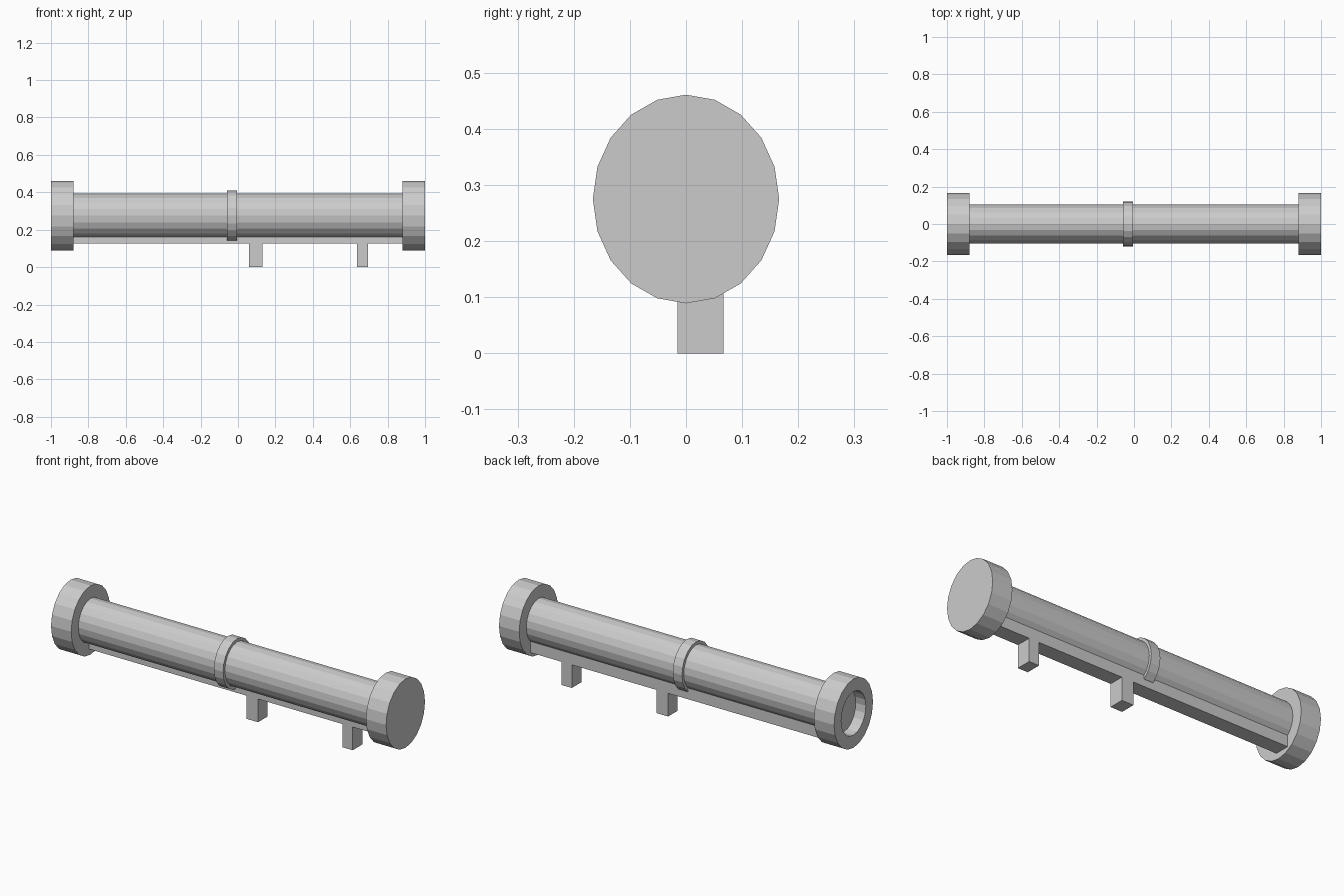
import bpy
import bmesh
from math import sin, cos, tau

cube = bpy.data.objects.get("Cube")
if cube:
    bpy.data.objects.remove(cube, do_unlink=True)

grey = bpy.data.materials.new("light_grey")
grey.use_nodes = True
grey.diffuse_color = (0.6, 0.6, 0.6, 1)
grey.node_tree.nodes["Principled BSDF"].inputs["Base Color"].default_value = (0.6, 0.6, 0.6, 1)

SIDES = 20
AXIS_Z = 0.275
STRETCH = 1.12  # the round parts are slightly taller than wide


def finish(name, bm):
    bmesh.ops.remove_doubles(bm, verts=bm.verts, dist=0.0001)
    bmesh.ops.recalc_face_normals(bm, faces=bm.faces)
    mesh = bpy.data.meshes.new(name)
    bm.to_mesh(mesh)
    bm.free()
    mesh.materials.append(grey)
    obj = bpy.data.objects.new(name, mesh)
    bpy.context.collection.objects.link(obj)


def turned(name, profile):
    """Spin (x, radius) points about the long axis, closing both ends."""
    bm = bmesh.new()
    rings = []
    for x, r in profile:
        angles = [tau * i / SIDES for i in range(SIDES)]
        rings.append([bm.verts.new((x, r * cos(a), AXIS_Z + STRETCH * r * sin(a))) for a in angles])
    for a, b in zip(rings, rings[1:]):
        for i in range(SIDES):
            j = (i + 1) % SIDES
            bm.faces.new((a[i], a[j], b[j], b[i]))
    bm.faces.new(rings[0])
    bm.faces.new(rings[-1])
    finish(name, bm)


def box(name, low, high):
    bm = bmesh.new()
    bmesh.ops.create_cube(bm, size=1)
    for v in bm.verts:
        v.co = [(lo + hi) / 2 + c * (hi - lo) for lo, hi, c in zip(low, high, v.co)]
    finish(name, bm)


# Barrel with its middle band
turned("barrel", [(-0.9, 0.105), (0.9, 0.105)])
turned("middle_band", [(-0.06, 0.12), (-0.005, 0.12)])

# Solid cap on one end, recessed cap on the other
turned("solid_cap", [(0.88, 0.166), (1, 0.166)])
turned("recessed_cap", [(-0.94, 0.105), (-1, 0.105), (-1, 0.166), (-0.88, 0.166)])

# Mounting rail and its two feet
Y0, Y1 = -0.015, 0.067
box("rail", (-0.89, Y0, 0.125), (0.89, Y1, 0.2))
for name, x0, x1 in (("middle_foot", 0.06, 0.13), ("end_foot", 0.635, 0.695)):
    box(name, (x0, Y0, 0), (x1, Y1, 0.15))
